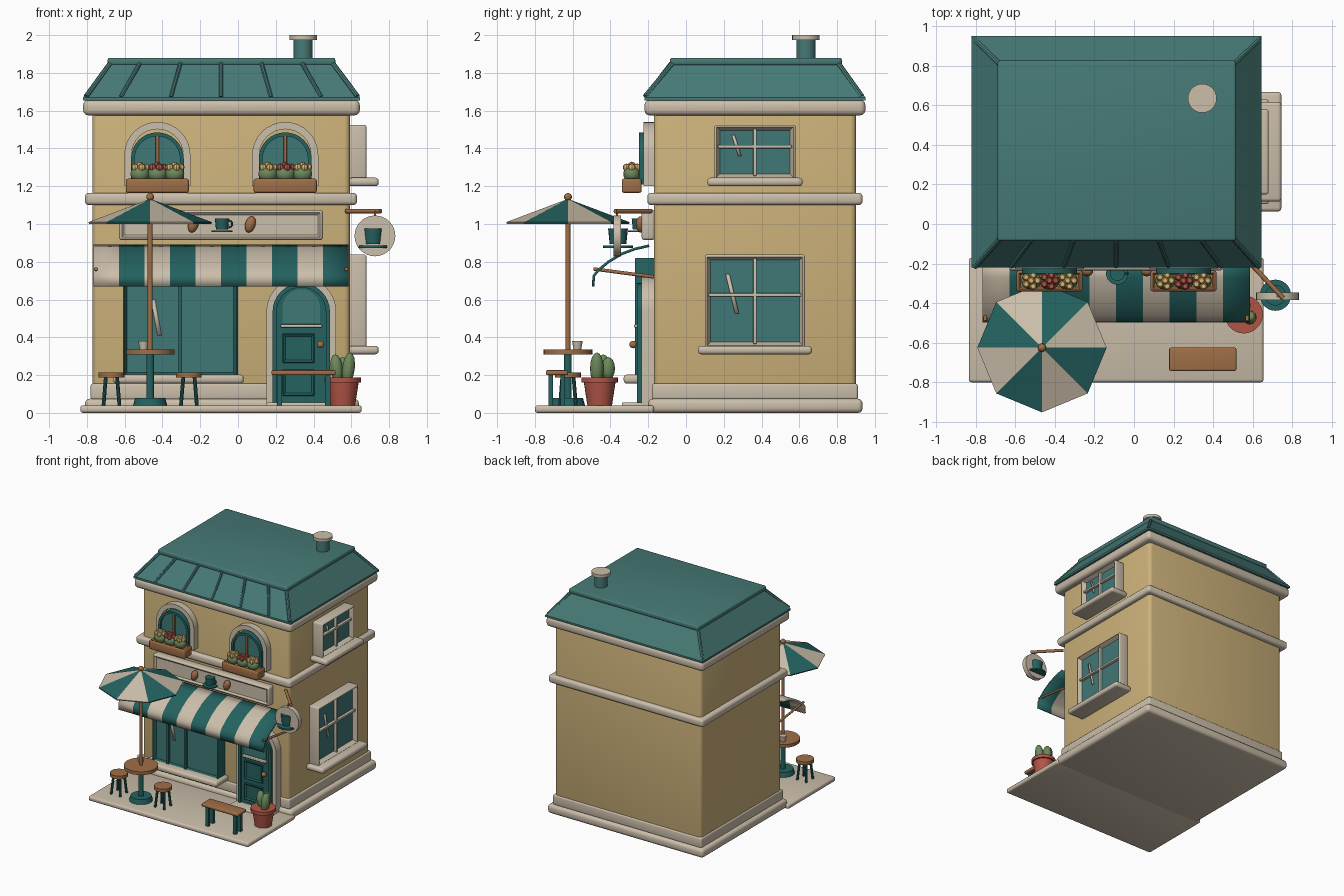
import bpy, bmesh, math
from mathutils import Matrix, Vector

cube = bpy.data.objects.get("Cube")
if cube:
    bpy.data.objects.remove(cube, do_unlink=True)


def material(name, rgb):
    m = bpy.data.materials.new(name)
    m.use_nodes = True
    col = [(c / 255) ** 2.2 for c in rgb] + [1]
    m.diffuse_color = col
    m.node_tree.nodes["Principled BSDF"].inputs["Base Color"].default_value = col
    return m


wall = material("tan wall", (204, 177, 122))
cream = material("cream trim", (202, 189, 169))
roof = material("roof teal", (72, 121, 117))
teal = material("dark teal", (40, 98, 96))
glass = material("glass teal", (66, 120, 117))
wood = material("warm wood", (158, 110, 72))
clay = material("terracotta", (176, 86, 72))
green = material("leaf green", (108, 136, 92))
yellow = material("yellow blossom", (220, 182, 112))


def finish(name, bm, mats, smooth=True):
    bmesh.ops.recalc_face_normals(bm, faces=bm.faces)
    mesh = bpy.data.meshes.new(name)
    bm.to_mesh(mesh)
    bm.free()
    for m in mats if isinstance(mats, (list, tuple)) else [mats]:
        mesh.materials.append(m)
    ob = bpy.data.objects.new(name, mesh)
    bpy.context.collection.objects.link(ob)
    if smooth:
        bpy.ops.object.select_all(action='DESELECT')
        ob.select_set(True)
        bpy.context.view_layer.objects.active = ob
        bpy.ops.object.shade_smooth_by_angle(angle=math.radians(35))
    return ob


def box(name, x, y, z, mats, bevel=0.0, facing=None, rim=0.03, depth=0.015):
    """Box from ranges; with facing, the face that way is inset and sunk."""
    bm = bmesh.new()
    lo, hi = Vector((x[0], y[0], z[0])), Vector((x[1], y[1], z[1]))
    size = hi - lo
    bmesh.ops.create_cube(bm, size=1, matrix=Matrix.Translation((lo + hi) / 2) @ Matrix.Diagonal(size).to_4x4())
    if bevel:
        bmesh.ops.bevel(bm, geom=bm.edges[:], offset=min(bevel, min(size) * 0.45), segments=3, profile=0.5, affect='EDGES')
    if facing:
        bm.normal_update()
        face = max(bm.faces, key=lambda f: f.normal.dot(Vector(facing)) * f.calc_area())
        bmesh.ops.inset_region(bm, faces=[face], thickness=rim, depth=-depth)
        face.material_index = 1
    return finish(name, bm, mats)


def rod(name, a, b, r, mat, r2=None, segs=20):
    a, b = Vector(a), Vector(b)
    d = b - a
    bm = bmesh.new()
    bmesh.ops.create_cone(bm, cap_ends=True, segments=segs, radius1=r, radius2=r if r2 is None else r2, depth=d.length,
                          matrix=Matrix.Translation((a + b) / 2) @ d.to_track_quat('Z', 'Y').to_matrix().to_4x4())
    return finish(name, bm, mat)


def disc(name, x, y, z0, z1, r, mat, r2=None):
    return rod(name, (x, y, z0), (x, y, z1), r, mat, r2, 28)


def ball(name, at, size, mat, tilt=0, segs=14):
    bm = bmesh.new()
    bmesh.ops.create_uvsphere(bm, u_segments=segs, v_segments=segs // 2 + 1, radius=1,
                              matrix=Matrix.Translation(at) @ Matrix.Rotation(tilt, 4, 'Y') @ Matrix.Diagonal(size).to_4x4())
    return finish(name, bm, mat)


def arch_points(cx, half, base, spring):
    arc = [(cx + half * math.cos(t * math.pi / 16), spring + half * math.sin(t * math.pi / 16)) for t in range(17)]
    return [(cx + half, base)] + arc + [(cx - half, base)]


def arch(name, cx, half, base, spring, y0, y1, mat, inner=None):
    """Solid arched panel, or an arched surround when inner half width is given."""
    bm = bmesh.new()
    out = [bm.verts.new((x, y0, z)) for x, z in arch_points(cx, half, base, spring)]
    if inner:
        ins = [bm.verts.new((x, y0, z)) for x, z in arch_points(cx, inner, base, spring)]
        faces = [bm.faces.new((out[i], out[i + 1], ins[i + 1], ins[i])) for i in range(len(out) - 1)]
    else:
        faces = [bm.faces.new(out)]
    ext = bmesh.ops.extrude_face_region(bm, geom=faces)["geom"]
    bmesh.ops.translate(bm, vec=(0, y1 - y0, 0), verts=[g for g in ext if isinstance(g, bmesh.types.BMVert)])
    return finish(name, bm, mat)


def cup(x, y, z, s):
    rod("cup_emblem_body", (x, y, z - 0.4 * s), (x, y, z + 0.4 * s), 0.42 * s, teal, 0.5 * s)
    disc("cup_emblem_saucer", x, y, z - 0.58 * s, z - 0.46 * s, 0.75 * s, teal)
    for k in range(6):
        a, b = (math.pi * (t / 6 - 0.5) for t in (k, k + 1))
        p, q = ((x + s * (0.45 + 0.28 * math.cos(t)), y, z + s * 0.25 * math.sin(t)) for t in (a, b))
        rod("cup_emblem_handle", p, q, 0.07 * s, teal, segs=8)


# Building shell and trim
box("terrace", (-0.835, 0.655), (-0.8, -0.17), (0, 0.04), cream, 0.015)
box("foundation", (-0.81, 0.64), (-0.2, 0.935), (0, 0.075), cream, 0.025)
box("plinth", (-0.78, 0.605), (-0.18, 0.91), (0.07, 0.155), cream, 0.012)
box("walls", (-0.77, 0.593), (-0.17, 0.9), (0.05, 1.62), wall, 0.03)
box("floor_band", (-0.81, 0.63), (-0.205, 0.935), (1.1, 1.165), cream, 0.02)
box("cornice", (-0.82, 0.645), (-0.22, 0.95), (1.575, 1.657), cream, 0.028)

# Roof with raised seams and chimney
bm = bmesh.new()
low = [(-0.82, -0.22), (0.645, -0.22), (0.645, 0.95), (-0.82, 0.95)]
high = [(-0.68, -0.075), (0.505, -0.075), (0.505, 0.81), (-0.68, 0.81)]
rings = [[bm.verts.new((x, y, z)) for x, y in ring] for ring, z in ((low, 1.655), (low, 1.67), (high, 1.85))]
for a, b in zip(rings, rings[1:]):
    for i in range(4):
        bm.faces.new((a[i], a[(i + 1) % 4], b[(i + 1) % 4], b[i]))
bm.faces.new(rings[0])
bm.faces.new(rings[2])
finish("roof_slopes", bm, roof)
box("roof_cap", (-0.69, 0.515), (-0.085, 0.825), (1.84, 1.88), roof, 0.012)
for k in range(-2, 3):
    rod("roof_seam", (-0.09 + 0.265 * k, -0.215, 1.672), (-0.09 + 0.215 * k, -0.08, 1.85), 0.011, roof, segs=8)
for (x0, y0), (x1, y1) in zip(low, high):
    rod("roof_hip", (x0 * 0.98, y0 * 0.98, 1.675), (x1, y1, 1.845), 0.014, roof, segs=8)
disc("chimney", 0.345, 0.635, 1.86, 1.98, 0.05, roof)
disc("chimney_cap", 0.345, 0.635, 1.975, 2.0, 0.073, cream)

# Upper arched windows with flower boxes
for cx in (-0.427, 0.25):
    arch("arched_window_surround", cx, 0.175, 1.2, 1.365, -0.225, -0.165, cream, 0.137)
    arch("arched_window_frame", cx, 0.14, 1.21, 1.345, -0.25, -0.17, teal, 0.12)
    arch("arched_window_glass", cx, 0.13, 1.21, 1.345, -0.235, -0.17, glass)
    box("arched_window_bar", (cx - 0.009, cx + 0.009), (-0.25, -0.23), (1.22, 1.47), wood, 0.004)
    box("flower_box", (cx - 0.167, cx + 0.167), (-0.34, -0.235), (1.165, 1.24), [wood, wood], 0.012, (0, 0, 1), 0.012, 0.01)
    for k in (-1, 0, 1):
        px = cx + 0.092 * k
        ball("flower_bush", (px, -0.287, 1.265), (0.052, 0.045, 0.045), green)
        for t in range(5):
            a = t * math.tau / 5
            ball("blossom", (px + 0.032 * math.cos(a), -0.287 + 0.03 * math.sin(a), 1.3), (0.02,) * 3,
                 yellow if k else clay, segs=8)
        ball("blossom_centre", (px, -0.287, 1.31), (0.02,) * 3, clay if k == 0 else yellow, segs=8)

# Side windows
for y0, y1, z0, z1, zm in ((0.1, 0.63, 0.345, 0.838, 0.625), (0.15, 0.58, 1.235, 1.525, 1.41)):
    box("side_window", (0.585, 0.68), (y0, y1), (z0, z1), [cream, glass], 0.012, (1, 0, 0), 0.024, 0.035)
    ym = (y0 + y1) / 2
    box("side_window_upright", (0.64, 0.668), (ym - 0.009, ym + 0.009), (z0 + 0.02, z1 - 0.02), cream, 0.004)
    box("side_window_crossbar", (0.64, 0.668), (y0 + 0.02, y1 - 0.02), (zm - 0.009, zm + 0.009), cream, 0.004)
    box("side_window_sill", (0.585, 0.745), (y0 - 0.037, y1 + 0.037), (z0 - 0.035, z0 + 0.01), cream, 0.018)


def glint(a, b, width):
    bm = bmesh.new()
    a, b, w = Vector(a), Vector(b), Vector(width)
    bm.faces.new([bm.verts.new(p) for p in (a - w, a + w, b + w, b - w)])
    finish("glass_glint", bm, cream).modifiers.new("thin", 'SOLIDIFY').thickness = 0.004


glint((0.65, 0.22, 0.735), (0.65, 0.27, 0.525), (0, 0.011, 0))
glint((0.65, 0.25, 1.47), (0.65, 0.285, 1.36), (0, 0.009, 0))
glint((-0.45, -0.25, 0.6), (-0.415, -0.25, 0.41), (0.011, 0, 0))

# Shop window
box("shop_window", (-0.61, 0.0), (-0.27, -0.16), (0.19, 0.82), [teal, glass], 0.008, (0, -1, 0), 0.022, 0.022)
for x in (-0.47, -0.305):
    box("shop_window_bar", (x - 0.009, x + 0.009), (-0.268, -0.24), (0.2, 0.81), teal)
box("shop_window_sill", (-0.66, 0.03), (-0.33, -0.16), (0.155, 0.203), cream, 0.018)

# Door
arch("door_surround", 0.335, 0.185, 0.04, 0.535, -0.235, -0.165, cream, 0.15)
arch("door_frame", 0.335, 0.152, 0.04, 0.535, -0.26, -0.17, teal, 0.13)
arch("door_leaf", 0.335, 0.14, 0.04, 0.535, -0.245, -0.17, teal)
arch("door_glass", 0.335, 0.1, 0.475, 0.555, -0.25, -0.24, glass)
box("door_push_bar", (0.225, 0.445), (-0.275, -0.245), (0.452, 0.468), cream, 0.006)
for z0, z1 in ((0.09, 0.23), (0.265, 0.42)):
    box("door_panel", (0.235, 0.405), (-0.256, -0.24), (z0, z1), [teal, teal], 0.005, (0, -1, 0), 0.015, 0.008)
ball("door_knob", (0.437, -0.28, 0.362), (0.02,) * 3, wood)
box("door_step", (0.15, 0.52), (-0.34, -0.17), (0.02, 0.055), cream, 0.01)

# Shop sign with emblems
box("sign_board", (-0.63, 0.45), (-0.235, -0.165), (0.915, 1.075), [cream, cream], 0.015, (0, -1, 0), 0.018, 0.012)
cup(-0.085, -0.25, 1.0, 0.075)
for x in (-0.237, 0.065):
    ball("coffee_bean", (x, -0.24, 0.998), (0.028, 0.025, 0.045), wood, 0.3)

# Hanging round sign
rod("sign_bracket", (0.575, -0.185, 1.068), (0.755, -0.375, 1.068), 0.012, wood)
rod("sign_hanger", (0.725, -0.365, 1.068), (0.725, -0.365, 1.03), 0.006, wood)
rod("round_sign", (0.725, -0.385, 0.937), (0.725, -0.345, 0.937), 0.108, cream, segs=32)
cup(0.715, -0.36, 0.935, 0.105)

# Striped awning
profile = [(-0.195, 0.885), (-0.27, 0.868), (-0.34, 0.842), (-0.41, 0.8), (-0.465, 0.755), (-0.488, 0.725), (-0.492, 0.67)]
bm = bmesh.new()
cols = [[bm.verts.new((-0.765 + 0.135 * i, y, z)) for y, z in profile] for i in range(11)]
for i in range(10):
    for j in range(len(profile) - 1):
        f = bm.faces.new((cols[i][j], cols[i + 1][j], cols[i + 1][j + 1], cols[i][j + 1]))
        f.material_index = i % 2
mod = finish("awning", bm, [cream, teal]).modifiers.new("cloth", 'SOLIDIFY')
mod.thickness, mod.offset = 0.014, 0
for x in (-0.752, 0.573):
    rod("awning_arm", (x, -0.49, 0.762), (x, -0.17, 0.72), 0.009, wood)

# Parasol, table and stools
tx, ty = -0.465, -0.625
bm = bmesh.new()
apex = bm.verts.new((tx, ty, 1.128))
rim = [bm.verts.new((tx + 0.325 * math.cos(k * math.pi / 4), ty + 0.325 * math.sin(k * math.pi / 4), 1.005)) for k in range(8)]
for k in range(8):
    bm.faces.new((apex, rim[k], rim[(k + 1) % 8])).material_index = k % 2
mod = finish("parasol_canopy", bm, [cream, teal], False).modifiers.new("cloth", 'SOLIDIFY')
mod.thickness, mod.offset = 0.01, 0
disc("parasol_pole", tx, ty, 0.05, 1.13, 0.013, wood)
ball("parasol_finial", (tx, ty, 1.143), (0.021,) * 3, wood)
disc("table_top", tx, ty, 0.308, 0.335, 0.13, wood)
disc("table_post", tx, ty, 0.05, 0.31, 0.02, teal)
disc("table_base", tx, ty, 0.04, 0.078, 0.09, teal, 0.08)
disc("table_cup", -0.5, -0.575, 0.335, 0.38, 0.02, cream, 0.028)
for sx in (-0.67, -0.26):
    disc("stool_seat", sx, ty, 0.188, 0.215, 0.068, wood)
    for k in range(4):
        c, s = (f(math.pi * (k / 2 + 0.25)) for f in (math.cos, math.sin))
        rod("stool_leg", (sx + 0.06 * c, ty + 0.06 * s, 0.035), (sx + 0.042 * c, ty + 0.042 * s, 0.19), 0.01, teal, segs=10)

# Bench
box("bench_seat", (0.178, 0.517), (-0.742, -0.625), (0.2, 0.226), wood, 0.008)
for x in (0.22, 0.475):
    for y in (-0.715, -0.652):
        box("bench_leg", (x - 0.014, x + 0.014), (y - 0.012, y + 0.012), (0.035, 0.205), teal)

# Potted cactus
px, py = 0.555, -0.457
disc("pot_body", px, py, 0.038, 0.17, 0.065, clay, 0.085)
disc("pot_rim", px, py, 0.16, 0.188, 0.096, clay)
for dx, dy, h, tilt in ((-0.033, 0.02, 0.075, -0.12), (0.03, -0.015, 0.085, 0.12), (0.0, 0.045, 0.06, 0)):
    ball("cactus_stem", (px + dx, py + dy, 0.235), (0.034, 0.036, h), green, tilt)
